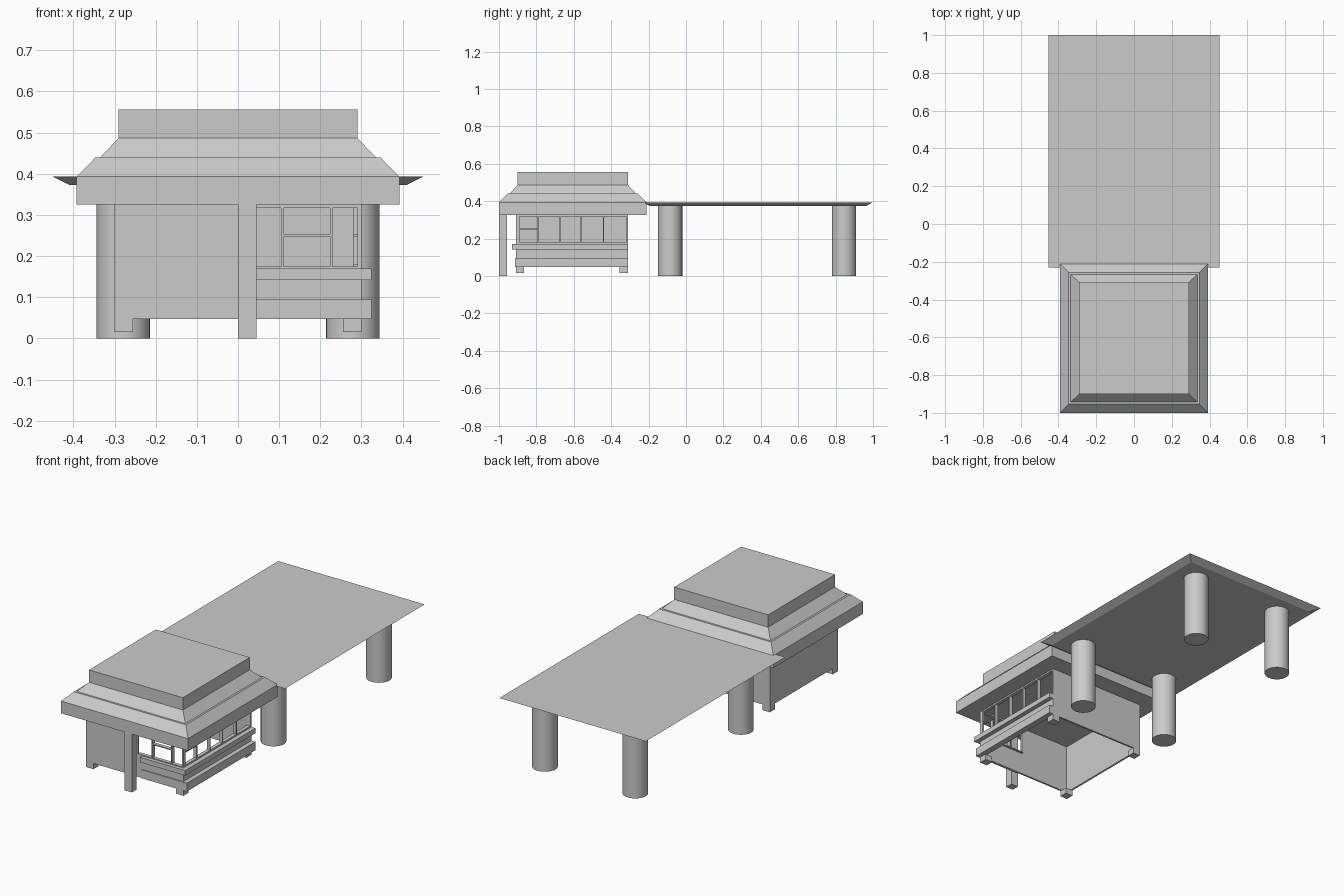
import bpy
import bmesh

cube = bpy.data.objects.get("Cube")
if cube:
    bpy.data.objects.remove(cube, do_unlink=True)

grey = bpy.data.materials.new("plain_grey")
grey.use_nodes = True
grey.diffuse_color = (0.6, 0.6, 0.6, 1)
grey.node_tree.nodes["Principled BSDF"].inputs["Base Color"].default_value = grey.diffuse_color


def finish(name, bm):
    bmesh.ops.recalc_face_normals(bm, faces=bm.faces[:])
    mesh = bpy.data.meshes.new(name)
    bm.to_mesh(mesh)
    bm.free()
    mesh.materials.append(grey)
    obj = bpy.data.objects.new(name, mesh)
    bpy.context.collection.objects.link(obj)
    return obj


def add_stack(bm, cx, cy, rings):
    """Loft rectangles given as (half width, half depth, height)."""
    loops = [[bm.verts.new((cx + sx * hx, cy + sy * hy, z))
              for sx, sy in ((-1, -1), (1, -1), (1, 1), (-1, 1))]
             for hx, hy, z in rings]
    for low, high in zip(loops, loops[1:]):
        for i in range(4):
            j = (i + 1) % 4
            bm.faces.new((low[i], low[j], high[j], high[i]))
    bm.faces.new(loops[0][::-1])
    bm.faces.new(loops[-1])


def add_box(bm, x0, x1, y0, y1, z0, z1):
    hx, hy = (x1 - x0) / 2, (y1 - y0) / 2
    add_stack(bm, (x0 + x1) / 2, (y0 + y1) / 2, [(hx, hy, z0), (hx, hy, z1)])


def boxes(name, items):
    bm = bmesh.new()
    for item in items:
        add_box(bm, *item)
    return finish(name, bm)


# Main extents of the building
W, FRONT, BACK = 0.3, -0.91, -0.31
BASE, EAVE, SILL = 0.047, 0.325, 0.17
T = 0.01

# Tiered roof with an eave band
bm = bmesh.new()
add_stack(bm, 0, -0.605, [
    (0.392, 0.395, EAVE), (0.392, 0.395, 0.393), (0.346, 0.349, 0.44),
    (0.335, 0.338, 0.44), (0.29, 0.295, 0.487), (0.29, 0.295, 0.556)])
finish("hut_roof", bm)

# Thin walls, open underneath
boxes("right_wall", [(-W, -W + T, FRONT, BACK, BASE, EAVE)])
boxes("back_wall", [(-W, W, BACK - T, BACK, BASE, EAVE)])
boxes("front_wall", [(-W, 0.02, FRONT, FRONT + T, BASE, EAVE),
                     (0.02, W, FRONT, FRONT + T, BASE, SILL)])
boxes("left_wall", [(W - T, W, FRONT, BACK, BASE, SILL)])

# Corner feet
F = 0.045
boxes("feet", [(x, x + F, y, y + F, 0.015, BASE)
               for x in (-W, W - F) for y in (FRONT, BACK - F)])

# Post in front of the entrance
boxes("front_post", [(0, 0.045, -1, -0.957, 0, EAVE)])

# Rails wrapping the windowed corner
boxes("upper_rail", [(0.045, 0.325, -0.93, FRONT + T, 0.142, SILL),
                     (W - T, 0.325, FRONT + T, BACK, 0.142, SILL)])
boxes("lower_rail", [(0.045, 0.325, FRONT - 0.005, FRONT + T, BASE, 0.094),
                     (W - T, 0.325, FRONT + T, BACK, BASE, 0.094)])

# Window frames: horizontal and vertical bars
D, B = 0.02, 0.003
low, mid, high = 0.175, 0.251, 0.317
front_bars = [(0.02, W, FRONT, FRONT + D, SILL, low),
              (0.02, W, FRONT, FRONT + D, high, EAVE),
              (0.107, 0.227, FRONT, FRONT + D, mid - B, mid + B),
              (W - T, W, FRONT, FRONT + D, low, high)]
front_bars += [(x - B, x + B, FRONT, FRONT + D, low, high) for x in (0.107, 0.227)]
boxes("front_window_frame", front_bars)

side_bars = [(W - D, W, FRONT + D, BACK, SILL, low + 0.004),
             (W - D, W, FRONT + D, BACK, high, EAVE),
             (W - D, W, FRONT + D, -0.79, mid - B, mid + B),
             (W - D, W, BACK - T, BACK, low, high)]
side_bars += [(W - D, W, y - B, y + B, low, high)
              for y in (-0.79, -0.672, -0.562, -0.442)]
boxes("left_window_frame", side_bars)

# Flat canopy with an undercut edge
bm = bmesh.new()
add_stack(bm, 0, 0.385, [(0.41, 0.575, 0.373), (0.452, 0.615, 0.394)])
finish("canopy", bm)

# Round canopy columns
for end, y in (("front", -0.085), ("back", 0.845)):
    for side, x in (("right", -0.279), ("left", 0.279)):
        bpy.ops.mesh.primitive_cylinder_add(vertices=32, radius=0.065, depth=0.375,
                                            location=(x, y, 0.1875))
        column = bpy.context.object
        column.name = f"{end}_{side}_column"
        column.data.materials.append(grey)
        bpy.ops.object.shade_smooth_by_angle()
